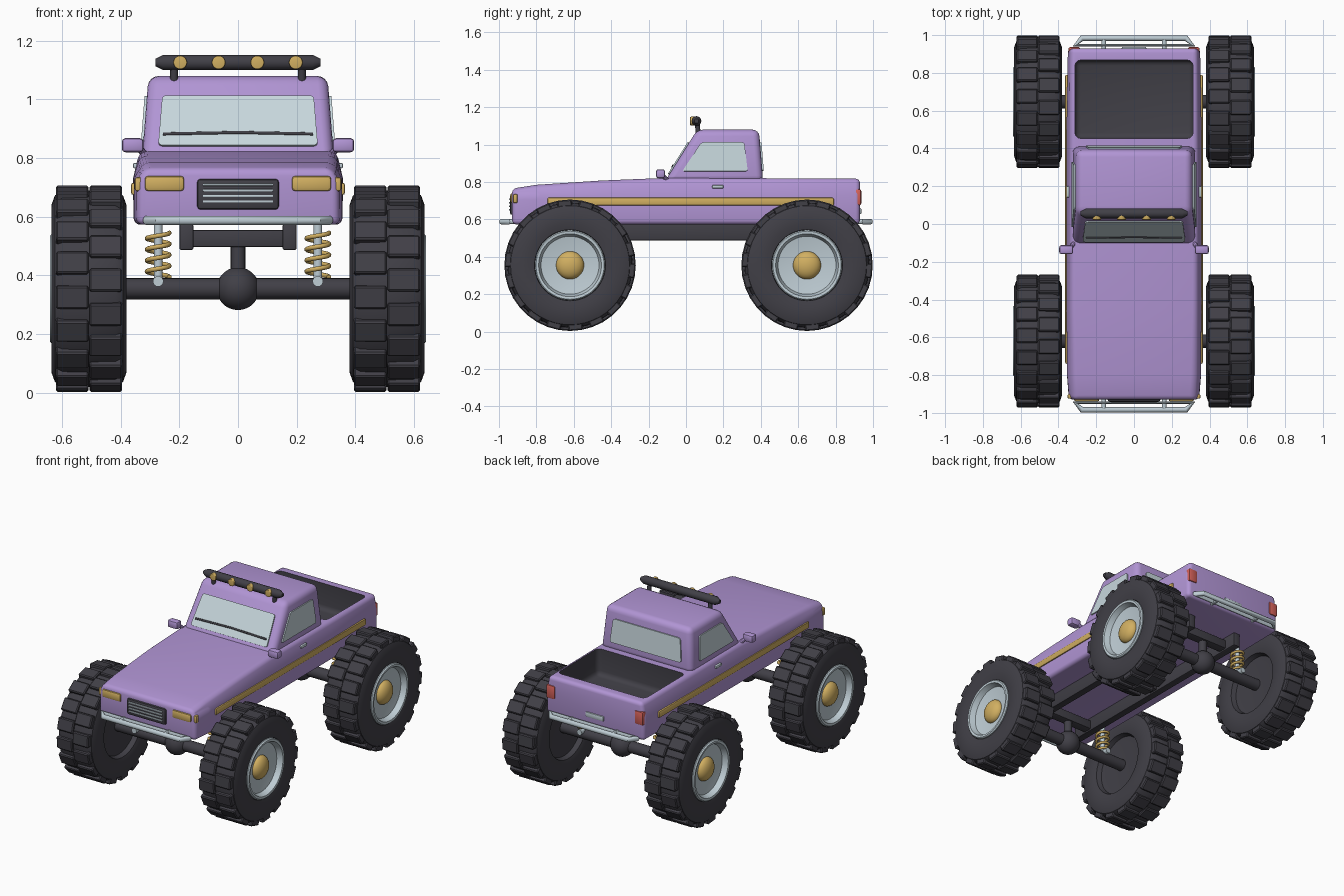
import bpy, bmesh, math
from mathutils import Vector, Matrix

if "Cube" in bpy.data.objects:
    bpy.data.objects.remove(bpy.data.objects["Cube"])


def material(name, rgb):
    m = bpy.data.materials.new(name)
    m.diffuse_color = (*rgb, 1)
    m.use_nodes = True
    m.node_tree.nodes["Principled BSDF"].inputs["Base Color"].default_value = m.diffuse_color
    return m


PURPLE = material("purple paint", (0.44, 0.30, 0.66))
DARK = material("dark rubber", (0.052, 0.05, 0.062))
GOLD = material("gold", (0.64, 0.43, 0.12))
SILVER = material("silver", (0.52, 0.61, 0.66))
GLASS = material("pale glass", (0.57, 0.68, 0.72))
RED = material("tail red", (0.66, 0.12, 0.10))


def finish(name, bm, mat, bevel=0, seg=3, angle=35):
    """Round the sharp edges, smooth the shading and link the object."""
    bmesh.ops.recalc_face_normals(bm, faces=bm.faces)
    if bevel:
        edges = [e for e in bm.edges if e.calc_face_angle(0) > math.radians(30)]
        bmesh.ops.bevel(bm, geom=edges, offset=bevel, segments=seg, profile=0.5,
                        affect='EDGES', clamp_overlap=True)
    me = bpy.data.meshes.new(name)
    bm.to_mesh(me)
    bm.free()
    ob = bpy.data.objects.new(name, me)
    bpy.context.collection.objects.link(ob)
    me.materials.append(mat)
    smooth(me, angle)
    return ob


def smooth(me, angle=35):
    for p in me.polygons:
        p.use_smooth = True
    me.set_sharp_from_angle(angle=math.radians(angle))


def box(name, lo, hi, mat, bevel=0.0, seg=2):
    bm = bmesh.new()
    lo, hi = Vector(lo), Vector(hi)
    bmesh.ops.create_cube(bm, size=1, matrix=Matrix.Translation((lo + hi) / 2)
                          @ Matrix.Diagonal((*(abs(c) for c in hi - lo), 1)))
    return finish(name, bm, mat, bevel, seg)


def loft(name, rings, mat, bevel, seg=4):
    bm = bmesh.new()
    rows = [[bm.verts.new(p) for p in r] for r in rings]
    n = len(rows[0])
    for a, b in zip(rows, rows[1:]):
        for i in range(n):
            bm.faces.new((a[i], a[(i + 1) % n], b[(i + 1) % n], b[i]))
    bm.faces.new(rows[0])
    bm.faces.new(rows[-1])
    return finish(name, bm, mat, bevel, seg)


def rod(name, a, b, r, mat, seg=16, bevel=0):
    a, b = Vector(a), Vector(b)
    rot = (b - a).to_track_quat('Z', 'Y').to_matrix().to_4x4()
    bm = bmesh.new()
    bmesh.ops.create_cone(bm, cap_ends=True, segments=seg, radius1=r, radius2=r,
                          depth=(b - a).length, matrix=Matrix.Translation((a + b) / 2) @ rot)
    return finish(name, bm, mat, bevel)


def ball(name, c, r, mat, scale=(1, 1, 1)):
    bm = bmesh.new()
    bmesh.ops.create_uvsphere(bm, u_segments=24, v_segments=14, radius=r,
                              matrix=Matrix.Translation(c) @ Matrix.Diagonal((*scale, 1)))
    return finish(name, bm, mat)


def plate(name, pts, mat, outward, thick=0.008, corner=0.015):
    """Thin rounded pane lying on a flat surface."""
    bm = bmesh.new()
    f = bm.faces.new([bm.verts.new(p) for p in pts])
    bmesh.ops.bevel(bm, geom=list(bm.verts), offset=corner, segments=3, profile=0.5,
                    affect='VERTICES')
    bm.faces.ensure_lookup_table()
    f = bm.faces[0]
    f.normal_update()
    n = f.normal.copy()
    if n.dot(Vector(outward)) < 0:
        n.negate()
    ext = bmesh.ops.extrude_face_region(bm, geom=[f], use_keep_orig=True)
    for v in ext["geom"]:
        if isinstance(v, bmesh.types.BMVert):
            v.co += n * thick
    return finish(name, bm, mat)


def lathe(name, profile, centre, sx, mat, seg=48):
    """Turn (radius, offset) pairs about the x direction."""
    bm = bmesh.new()
    rows = []
    for i in range(seg):
        t = 2 * math.pi * i / seg
        rows.append([bm.verts.new((centre[0] + sx * x, centre[1] + r * math.cos(t),
                                   centre[2] + r * math.sin(t))) for r, x in profile])
    for i in range(seg):
        a, b = rows[i], rows[(i + 1) % seg]
        for j in range(len(profile) - 1):
            bm.faces.new((a[j], a[j + 1], b[j + 1], b[j]))
    bmesh.ops.remove_doubles(bm, verts=bm.verts, dist=1e-5)
    bmesh.ops.dissolve_degenerate(bm, edges=bm.edges, dist=1e-6)
    return finish(name, bm, mat)


def tube(name, pts, r, mat, cyclic=False):
    cu = bpy.data.curves.new(name, 'CURVE')
    cu.dimensions = '3D'
    cu.bevel_depth, cu.bevel_resolution, cu.use_fill_caps = r, 3, True
    sp = cu.splines.new('POLY')
    sp.points.add(len(pts) - 1)
    for q, p in zip(sp.points, pts):
        q.co = (*p, 1)
    sp.use_cyclic_u = cyclic
    tmp = bpy.data.objects.new(name, cu)
    bm = bmesh.new()
    bm.from_mesh(tmp.to_mesh())
    tmp.to_mesh_clear()
    bpy.data.objects.remove(tmp)
    return finish(name, bm, mat, angle=50)


# Body shell: y, half widths (bottom, shoulder, top), top height
stations = [(-0.93, 0.345, 0.343, 0.315, 0.765), (-0.80, 0.355, 0.354, 0.325, 0.785),
            (-0.45, 0.356, 0.357, 0.333, 0.808), (-0.08, 0.356, 0.358, 0.335, 0.823),
            (0.45, 0.356, 0.358, 0.337, 0.820), (0.93, 0.350, 0.350, 0.335, 0.818)]
body = loft("body", [[(-b, y, 0.573), (b, y, 0.573), (s, y, 0.73), (t, y, z), (-t, y, z), (-s, y, 0.73)]
                     for y, b, s, t, z in stations], PURPLE, 0.026)

# Open cargo bed, cut into the body and lined in dark
cutter = box("bed_cutter", (-0.313, 0.453, 0.65), (0.313, 0.868, 0.98), DARK, 0.03, 3)
mod = body.modifiers.new("bed", 'BOOLEAN')
mod.object, mod.operation, mod.solver = cutter, 'DIFFERENCE', 'EXACT'
cut = bpy.data.meshes.new_from_object(body.evaluated_get(bpy.context.evaluated_depsgraph_get()))
body.modifiers.clear()
body.data = cut
bpy.data.objects.remove(cutter)
cut.materials.clear()
cut.materials.append(PURPLE)
cut.materials.append(DARK)
for p in cut.polygons:
    c = p.center
    p.material_index = int(abs(c.x) < 0.315 and 0.45 < c.y < 0.87 and 0.6 < c.z < 0.79)
smooth(cut)


# Cab and its windows
def cab_at(z):
    k = (z - 0.80) / 0.28
    return 0.327 - 0.022 * k, -0.115 + 0.175 * k, 0.413 - 0.023 * k   # half width, front, back


loft("cab", [[(-w, f, z), (w, f, z), (w, b, z), (-w, b, z)]
             for z in (0.80, 1.08) for w, f, b in [cab_at(z)]], PURPLE, 0.035)
lo, hi = cab_at(0.84), cab_at(1.01)
plate("windshield", [(-0.272, lo[1], 0.84), (0.272, lo[1], 0.84),
                     (0.258, hi[1], 1.01), (-0.258, hi[1], 1.01)], GLASS, (0, -1, 0))
lo = cab_at(0.86)
plate("rear_window", [(-0.255, lo[2], 0.86), (0.255, lo[2], 0.86),
                      (0.24, hi[2], 1.01), (-0.24, hi[2], 1.01)], GLASS, (0, 1, 0))
wy = cab_at(0.885)[1]
tube("wiper", [(-0.255, wy - 0.01, 0.882), (0, wy - 0.007, 0.887), (0.255, wy - 0.01, 0.882)], 0.006, DARK)
for s in (-1, 1):
    plate("side_window", [(s * lo[0], -0.02, 0.857), (s * lo[0], 0.33, 0.857),
                          (s * hi[0], 0.312, 1.012), (s * hi[0], 0.082, 1.012)], GLASS, (s, 0, 0), corner=0.012)
    # Mirror, door handle, stripe
    box("mirror", (s * 0.322, -0.16, 0.82), (s * 0.396, -0.112, 0.868), PURPLE, 0.012)
    rod("mirror_arm", (s * 0.31, -0.09, 0.80), (s * 0.34, -0.13, 0.84), 0.012, PURPLE, 10)
    box("door_handle", (s * 0.335, 0.14, 0.765), (s * 0.358, 0.2, 0.784), SILVER, 0.006)
    box("side_stripe", (s * 0.34, -0.74, 0.675), (s * 0.364, 0.79, 0.716), GOLD, 0.006)
    # Front and rear lamps
    box("headlight", (s * 0.183, -0.94, 0.687), (s * 0.318, -0.90, 0.74), GOLD, 0.012)
    box("side_marker", (s * 0.325, -0.925, 0.687), (s * 0.352, -0.90, 0.735), GOLD, 0.008)
    box("tail_light", (s * 0.285, 0.90, 0.675), (s * 0.347, 0.937, 0.762), RED, 0.01)

# Grille and rear plate
box("grille", (-0.14, -0.942, 0.624), (0.14, -0.91, 0.73), DARK, 0.013)
for i in range(4):
    z = 0.648 + i * 0.019
    box("grille_bar", (-0.12, -0.947, z), (0.12, -0.935, z + 0.008), SILVER, 0.003)
box("rear_plate", (-0.065, 0.92, 0.628), (0.065, 0.938, 0.66), SILVER, 0.006)

# Roof light bar
bar = [(-0.282, 0.012), (-0.255, 0.026), (0.255, 0.026), (0.282, 0.012)]
loft("light_bar", [[(x, 0.056 + r * math.cos(a), 1.126 + r * math.sin(a))
                    for a in [math.pi * k / 6 for k in range(12)]] for x, r in bar], DARK, 0)
for s in (-1, 1):
    rod("light_bar_post", (s * 0.218, 0.065, 1.06), (s * 0.218, 0.06, 1.12), 0.013, DARK, 12)
for x in (-0.197, -0.066, 0.066, 0.197):
    rod("roof_lamp", (x, 0.05, 1.126), (x, 0.022, 1.126), 0.023, GOLD, 20, 0.004)

# Chassis rails and cross members
for s in (-1, 1):
    box("chassis_rail", (s * 0.152, -0.74, 0.487), (s * 0.2, 0.76, 0.575), DARK, 0.006)
for y in (-0.62, 0.0, 0.65):
    box("cross_member", (-0.18, y - 0.03, 0.497), (0.18, y + 0.03, 0.555), DARK, 0.006)

# Bumpers: closed tube loops with brackets
for d in (-1, 1):
    tube("bumper", [(-0.31, d * 0.946, 0.588), (-0.275, d * 0.984, 0.588),
                    (0.275, d * 0.984, 0.588), (0.31, d * 0.946, 0.588)], 0.016, SILVER, True)
    for s in (-1, 1):
        rod("bumper_bracket", (s * 0.16, d * 0.88, 0.588), (s * 0.16, d * 0.98, 0.588), 0.013, SILVER, 12)

# Running gear
tyre = [(0, -0.085), (0.15, -0.085), (0.185, -0.09), (0.195, -0.12), (0.225, -0.128), (0.285, -0.128),
        (0.318, -0.116), (0.333, -0.09), (0.335, 0), (0.333, 0.09), (0.318, 0.116), (0.285, 0.128),
        (0.225, 0.128), (0.19, 0.12), (0.18, 0.06), (0, 0.04)]
rim = [(0, 0.03), (0.186, 0.03), (0.188, 0.125), (0.182, 0.132), (0.168, 0.130), (0.155, 0.095), (0.07, 0.08), (0, 0.08)]
LUGS = 18
ZC = 0.355
for y in (-0.62, 0.647):
    rod("axle", (-0.43, y, ZC), (0.43, y, ZC), 0.036, DARK, 20)
    ball("differential", (0, y, ZC), 0.073, DARK)
    rod("axle_post", (0, y, ZC), (0, y, 0.52), 0.025, DARK)
    for s in (-1, 1):
        c = (s * 0.508, y, ZC)
        lathe("tyre", tyre, c, s, DARK)
        lathe("rim", rim, c, s, SILVER)
        ball("hub", (s * 0.588, y, ZC), 0.075, GOLD, (0.6, 1, 1))
        # Two staggered rows of tread lugs
        bm = bmesh.new()
        for side in (-1, 1):
            for i in range(LUGS):
                a = 2 * math.pi * (i + 0.25 * side) / LUGS
                bmesh.ops.create_cube(bm, size=1, matrix=Matrix.Translation(c) @ Matrix.Rotation(a, 4, 'X')
                                      @ Matrix.Translation((side * 0.057, 0, 0.325))
                                      @ Matrix.Diagonal((0.112, 0.078, 0.05, 1)))
        finish("tread_lugs", bm, DARK, 0.006, 1)
        # Coil spring over a shock absorber
        x = s * 0.272
        rod("shock", (x, y, 0.375), (x, y, 0.58), 0.015, SILVER)
        rod("shock_pin", (x, y - 0.055, 0.38), (x, y + 0.055, 0.38), 0.018, SILVER)
        turns, steps = 4, 64
        tube("coil_spring", [(x + 0.038 * math.cos(2 * math.pi * turns * k / steps),
                              y + 0.038 * math.sin(2 * math.pi * turns * k / steps),
                              0.395 + 0.15 * k / steps) for k in range(steps + 1)], 0.008, GOLD)
